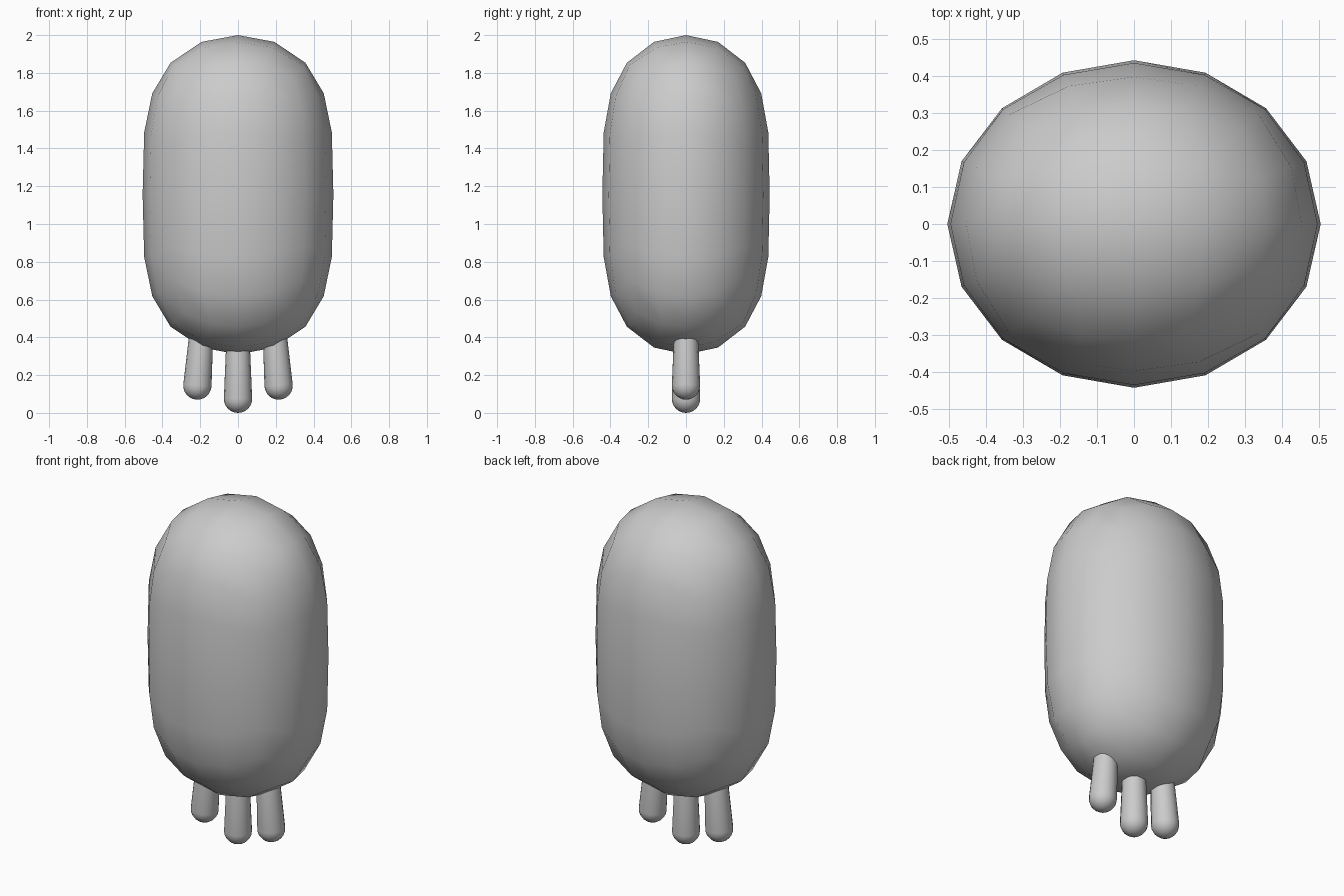
import bpy, bmesh, math
from mathutils import Vector, Matrix

if "Cube" in bpy.data.objects:
    bpy.data.objects.remove(bpy.data.objects["Cube"])


def finish(bm, name, angle=60):
    mesh = bpy.data.meshes.new(name)
    bm.to_mesh(mesh)
    bm.free()
    obj = bpy.data.objects.new(name, mesh)
    bpy.context.collection.objects.link(obj)
    for p in mesh.polygons:
        p.use_smooth = True
    return obj


# Body: a gridded cube swelled into a rounded, elongated ball
def make_body():
    bm = bmesh.new()
    bmesh.ops.create_cube(bm, size=2)
    t = math.tan(math.radians(22.5))
    cuts = [(t, 0, -t), (t, 0, -t), (0.488, 0.184, 0, -0.184, -0.488)]
    for axis, offsets in enumerate(cuts):
        normal = Vector((0, 0, 0))
        normal[axis] = 1
        for d in offsets:
            geom = bm.verts[:] + bm.edges[:] + bm.faces[:]
            bmesh.ops.bisect_plane(bm, geom=geom, dist=1e-5,
                                   plane_co=normal * d, plane_no=normal)
    for v in bm.verts:
        n = v.co.normalized()
        rise = 0.845 * math.copysign(abs(n.z) ** 0.55, n.z) if abs(n.z) > 1e-5 else 0
        v.co = (0.505 * n.x, 0.443 * n.y, 1.155 + rise)
    bmesh.ops.recalc_face_normals(bm, faces=bm.faces[:])
    return finish(bm, "body")


# Legs: tapered capsules whose tops run up inside the body
def make_leg(name, x, z, tilt, length=0.32, radius=0.075):
    bm = bmesh.new()
    bmesh.ops.create_uvsphere(bm, u_segments=16, v_segments=12, radius=radius)
    bmesh.ops.bisect_plane(bm, geom=bm.verts[:] + bm.edges[:] + bm.faces[:],
                           plane_co=(0, 0, 0.001), plane_no=(0, 0, 1))
    for v in bm.verts:
        if v.co.z > 0.0005:
            v.co = (v.co.x * 0.82, v.co.y * 0.82, v.co.z * 0.82 + length)
    bm.transform(Matrix.Translation((x, 0, z)) @ Matrix.Rotation(tilt, 4, 'Y'))
    return finish(bm, name)


make_body()
make_leg("middle_leg", 0, 0.075, 0)
for side, label in ((-1, "left"), (1, "right")):
    make_leg(label + "_leg", side * 0.215, 0.145, -side * 0.075)
